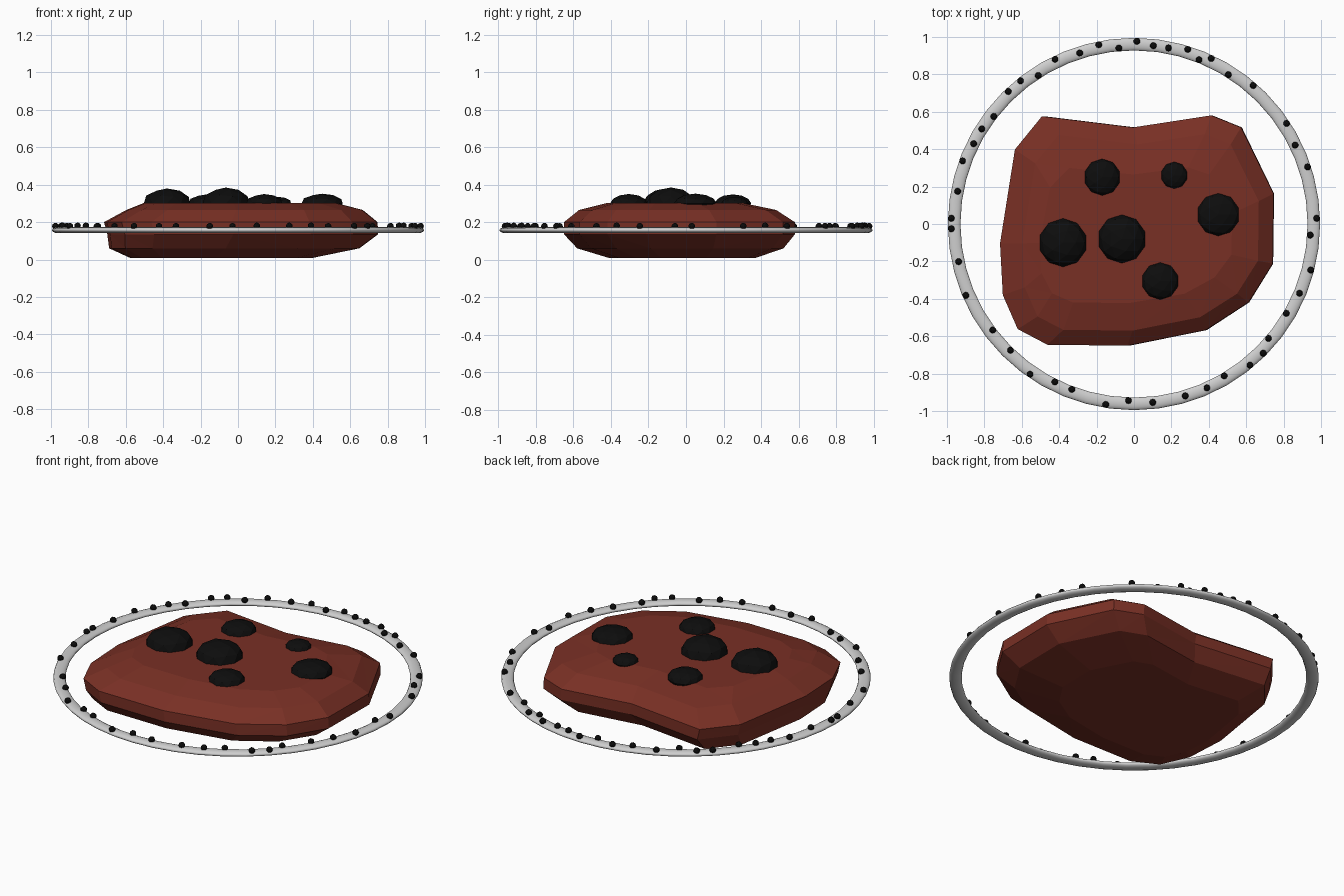
import bpy, bmesh, math
from math import radians, sin, cos, sqrt

if "Cube" in bpy.data.objects:
    bpy.data.objects.remove(bpy.data.objects["Cube"])


def material(name, rgb):
    m = bpy.data.materials.new(name)
    m.diffuse_color = (*rgb, 1)
    m.use_nodes = True
    m.node_tree.nodes["Principled BSDF"].inputs["Base Color"].default_value = m.diffuse_color
    return m


RED = material("red brown rock", (0.19, 0.029, 0.018))
BLACK = material("black stone", (0.004, 0.004, 0.004))
GREY = material("light grey", (0.62, 0.62, 0.62))


def finish(bm, name, mat):
    bmesh.ops.recalc_face_normals(bm, faces=bm.faces)
    me = bpy.data.meshes.new(name)
    bm.to_mesh(me)
    bm.free()
    me.materials.append(mat)
    ob = bpy.data.objects.new(name, me)
    bpy.context.collection.objects.link(ob)
    return ob


# Rock slab: one outline stacked at several heights, flat faceted
outline = [(-.49, .59), (0, .53), (.42, .595), (.58, .53), (.755, .17), (.75, -.21),
           (.62, -.42), (.39, -.57), (-.03, -.655), (-.46, -.65), (-.62, -.565),
           (-.70, -.38), (-.715, -.10), (-.635, .41)]
CX, CY = .02, -.03
levels = [  # z, scale x, scale y, centre x, centre y
    (.008, .66, .62, -.09, -.02),
    (.06, .91, .88, -.02, -.03),
    (.135, .985, .985, .025, -.035),
    (.20, .995, .985, .015, -.035),
    (.265, .86, .84, .035, -.045),
    (.302, .70, .58, .01, -.06)]
bm = bmesh.new()
rings = [[bm.verts.new((cx + (x - CX) * sx, cy + (y - CY) * sy, z)) for x, y in outline]
         for z, sx, sy, cx, cy in levels]
n = len(outline)
for a, b in zip(rings, rings[1:]):
    for i in range(n):
        j = (i + 1) % n
        bm.faces.new((a[i], a[j], b[j], b[i]))
bm.faces.new(rings[0][::-1])
bm.faces.new(rings[-1])
bmesh.ops.triangulate(bm, faces=bm.faces)
finish(bm, "rock_slab", RED)

# Black mounds on top of the slab: x, y, radius, height above the slab
mounds = [(-.38, -.10, .13, .08), (-.065, -.08, .13, .085), (-.17, .25, .098, .048),
          (.215, .26, .072, .035), (.45, .05, .115, .052), (.14, -.305, .10, .05)]
for x, y, r, h in mounds:
    bm = bmesh.new()
    bmesh.ops.create_icosphere(bm, subdivisions=2, radius=1)
    for v in bm.verts:
        v.co = (x + v.co.x * r, y + v.co.y * r, .30 + v.co.z * h)
    finish(bm, "mound", BLACK)

# Flattened ring around the slab
MAJOR, HALF_W, HALF_H, RING_Z = .9615, .0335, .016, .157
bpy.ops.mesh.primitive_torus_add(major_segments=48, minor_segments=12, major_radius=MAJOR,
                                 minor_radius=HALF_W, location=(0, 0, RING_Z))
ring = bpy.context.object
ring.name = "ring"
ring.scale.z = HALF_H / HALF_W
ring.data.materials.append(GREY)
bpy.ops.object.shade_smooth_by_angle(angle=radians(40))

# Small beads scattered on the ring, grouped by distance from the centre (angles in degrees)
beads = {
    .944: [57.7, 68.4, 94.9, 122.8, 142.5, 216.9, 225.6, 243.4, 249.4, 268.2, 300.7,
           319.6, 329.6, 356.4],
    .959: [26.1, 78.9, 83.8, 107.6, 148, 153.4, 169.5, 192.1, 276, 286.6, 294, 337.3],
    .977: [1.8, 18.2, 33.4, 49.3, 65, 72.9, 89.1, 101.1, 115.6, 128.4, 133.5, 159.8, 178.2,
           181.5, 203, 235.3, 261.1, 309.4, 315, 345.4]}
bm = bmesh.new()
for r, angles in beads.items():
    z = RING_Z + HALF_H * sqrt(1 - ((r - MAJOR) / HALF_W) ** 2) + .007
    for a in angles:
        new = bmesh.ops.create_icosphere(bm, subdivisions=2, radius=.018)["verts"]
        bmesh.ops.translate(bm, verts=new, vec=(r * cos(radians(a)), r * sin(radians(a)), z))
finish(bm, "ring_beads", BLACK)
